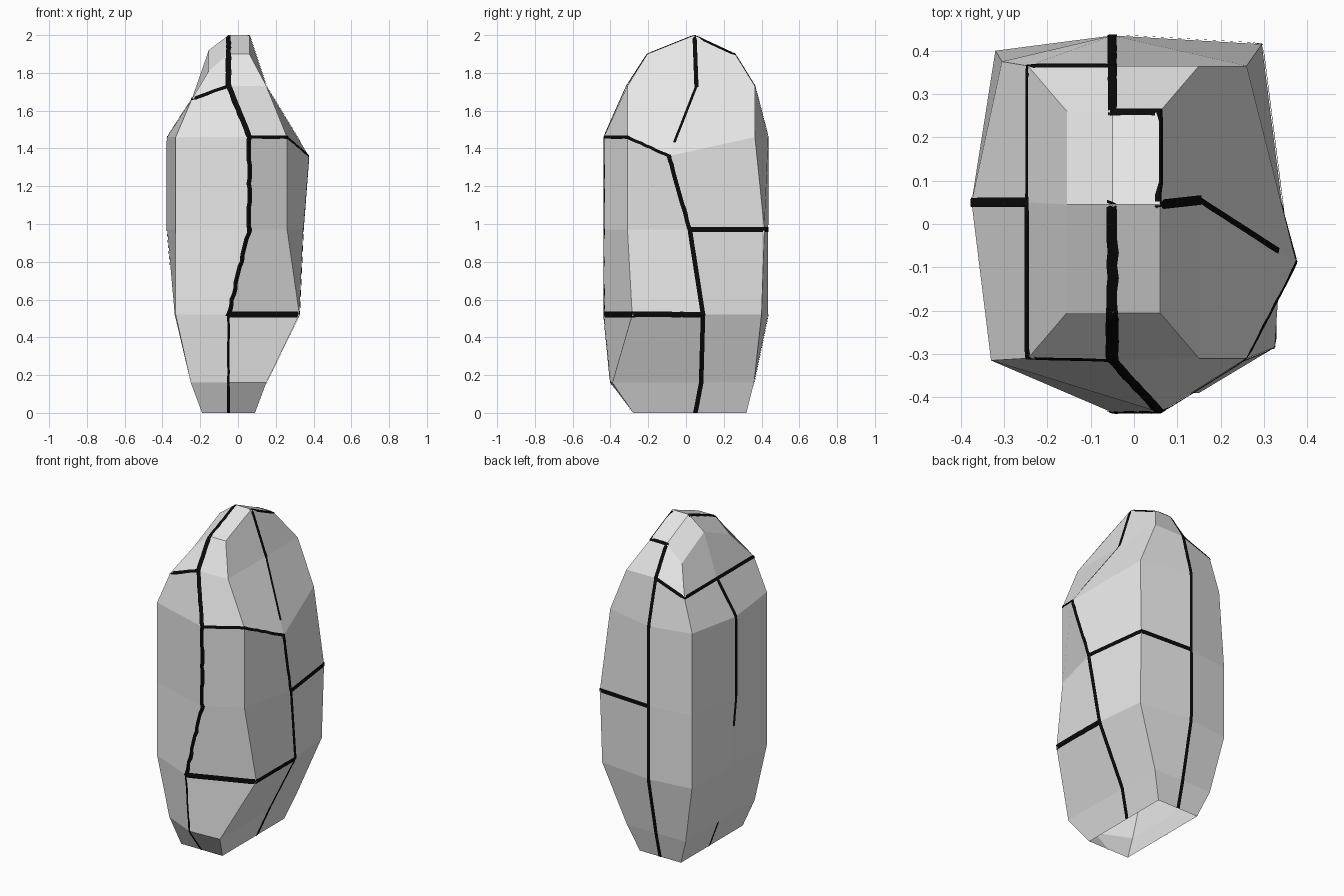
import bpy, bmesh
from mathutils import Vector
from mathutils.bvhtree import BVHTree

if "Cube" in bpy.data.objects:
    bpy.data.objects.remove(bpy.data.objects["Cube"])


def material(name, rgb):
    m = bpy.data.materials.new(name)
    m.diffuse_color = (*rgb, 1)
    m.use_nodes = True
    m.node_tree.nodes["Principled BSDF"].inputs["Base Color"].default_value = m.diffuse_color
    return m


stone = material("stone grey", (0.8, 0.8, 0.8))
black = material("crack black", (0.003, 0.003, 0.003))


def add_object(name, bm, mat):
    me = bpy.data.meshes.new(name)
    bm.to_mesh(me)
    me.materials.append(mat)
    ob = bpy.data.objects.new(name, me)
    bpy.context.collection.objects.link(ob)
    return ob


# Stone body: eight-sided rings lofted upwards, open underneath.
# Columns: front, front right, right, back right, back, back left, left, front left
F, FR, R, BR, B, BL, L, FL = range(8)
rings = [
    (0.00, [(-.05, -.28), (.09, -.28), (.09, .05), (.09, .32),
            (-.05, .32), (-.19, .32), (-.19, .05), (-.19, -.28)]),
    (0.16, [(-.05, -.40), (.15, -.39), (.15, .08), (.15, .36),
            (-.05, .36), (-.25, .36), (-.25, .05), (-.25, -.31)]),
    (0.52, [(-.05, -.435), (.325, -.285), (.325, .09), (.29, .40),
            (-.05, .435), (-.32, .40), (-.335, .05), (-.33, -.315)]),
    (0.97, [(.06, -.435), (.26, -.31), (.345, .02), (.295, .415),
            (-.05, .435), (-.32, .40), (-.375, .05), (-.33, -.315)]),
    (1.46, [(.06, -.435), (.26, -.31), (.375, -.09), (.26, .365),
            (-.05, .435), (-.305, .375), (-.375, .05), (-.33, -.315)]),
    (1.73, [(-.05, -.315), (.15, -.31), (.15, .055), (.15, .365),
            (-.05, .365), (-.245, .365), (-.245, .05), (-.245, -.31)]),
    (1.90, [(-.05, -.205), (.06, -.205), (.06, .045), (.06, .26),
            (-.05, .26), (-.155, .26), (-.155, .045), (-.155, -.205)]),
]
# corners that leave their ring's height
lifted = {(4, R): 1.36, (5, BL): 1.66, (5, L): 1.66, (5, FL): 1.66,
          (6, R): 2.0, (6, L): 1.92, (6, BL): 1.81, (6, FL): 1.81}
P = [[Vector((x, y, lifted.get((i, c), z))) for c, (x, y) in enumerate(pts)]
     for i, (z, pts) in enumerate(rings)]
TOP = Vector((-.05, .045, 2))

bm = bmesh.new()
V = [[bm.verts.new(p) for p in ring] for ring in P]
for lo, hi in zip(V, V[1:]):
    for c in range(8):
        d = (c + 1) % 8
        bm.faces.new((lo[c], lo[d], hi[d], hi[c]))
# cap: four quads round the peak
peak = bm.verts.new(TOP)
for c in (F, R, B, L):
    bm.faces.new((V[6][c], V[6][c + 1], V[6][(c + 2) % 8], peak))
bm.normal_update()
tree = BVHTree.FromBMesh(bm)
add_object("stone_body", bm, stone)
bm.free()


# Cracks: thin strips laid along the edges of the stone
def crack(name, width, path):
    path = [p if isinstance(p, Vector) else P[p[0]][p[1]] for p in path]
    cb = bmesh.new()
    for a, b in zip(path, path[1:]):
        t = (b - a).normalized()
        a, b = a - t * width * .3, b + t * width * .3
        n = max(4, int((b - a).length / 0.03))
        last = None
        for i in range(n + 1):
            p, nor, _, _ = tree.find_nearest(a.lerp(b, i / n))
            side = t.cross(nor).normalized() * width / 2
            row = []
            for k in (-1, 0, 1):
                q, qn, _, _ = tree.find_nearest(p + side * k)
                q = q + (qn + nor).normalized() * 0.003
                q.z = min(max(q.z, 0), 2)
                row.append(cb.verts.new(q))
            if last:
                for k in (0, 1):
                    cb.faces.new((last[k], row[k], row[k + 1], last[k + 1]))
            last = row
    cb.normal_update()
    for f in cb.faces:
        if f.normal.dot(tree.find_nearest(f.calc_center_median())[1]) < 0:
            f.normal_flip()
    add_object(name, cb, black)
    cb.free()


crack("front_crack_upper", .03, [TOP, (6, F), (5, F), (4, F), (3, F), (2, F)])
crack("front_crack_lower", .014, [(2, F), (1, F), (0, F)])
crack("front_low_branch", .032, [(2, F), (2, FR), (2, R)])
crack("shoulder_crack", .02, [(5, F), (5, FL), (5, L), (5, BL), (5, B)])
crack("front_high_branch", .018, [(4, F), (4, FR), (4, R)])
crack("right_crack", .024, [(4, R), (3, R), (2, R), (1, R), (0, R)])
crack("right_back_branch", .026, [(3, R), (3, BR), (3, B)])
crack("top_crack", .022, [(5, B), (6, B), (6, BR), (6, R), (5, R)])
crack("top_crack_end", .014, [(5, R), P[5][R].lerp(P[4][R], .8)])
crack("back_crack", .022, [(5, B), (4, B), (3, B), (2, B), (1, B), (0, B)])
crack("left_crack", .022, [(5, L), (4, L), (3, L), P[3][L].lerp(P[2][L], .4)])
crack("left_foot_crack", .016, [(1, L), (0, L)])
